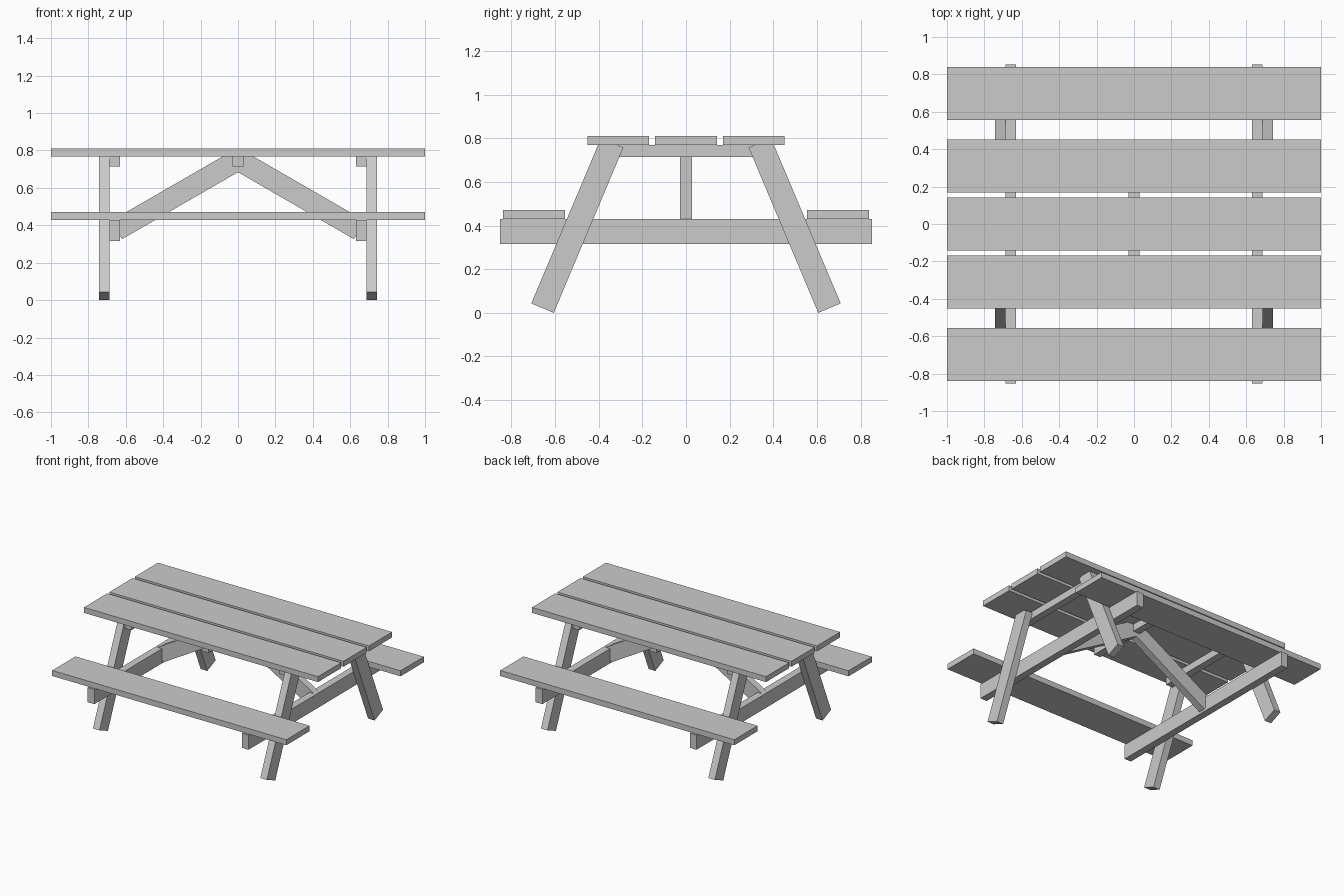
import bpy, bmesh
from math import radians, sin, cos, tan
from mathutils import Vector

if "Cube" in bpy.data.objects:
    bpy.data.objects.remove(bpy.data.objects["Cube"])


def prism(name, pts, offset):
    """Solid made by sweeping a planar outline along offset."""
    bm = bmesh.new()
    face = bm.faces.new([bm.verts.new(p) for p in pts])
    ext = bmesh.ops.extrude_face_region(bm, geom=[face])
    verts = [v for v in ext["geom"] if isinstance(v, bmesh.types.BMVert)]
    bmesh.ops.translate(bm, verts=verts, vec=Vector(offset))
    bmesh.ops.recalc_face_normals(bm, faces=bm.faces)
    mesh = bpy.data.meshes.new(name)
    bm.to_mesh(mesh)
    bm.free()
    obj = bpy.data.objects.new(name, mesh)
    bpy.context.collection.objects.link(obj)
    return obj


def board(name, x0, x1, y0, y1, z0, z1):
    return prism(name, [(x0, y0, z0), (x1, y0, z0), (x1, y1, z0), (x0, y1, z0)],
                 (0, 0, z1 - z0))


PLANK_W = 0.283            # plank width
TOP_Z0, TOP_Z1 = 0.769, 0.811
SEAT_Z0, SEAT_Z1 = 0.429, 0.472
BEAM_IN, BEAM_OUT, LEG_OUT = 0.63, 0.687, 0.743

# Table top planks
for y in (-0.31, 0, 0.31):
    board("top_plank", -1, 1, y - PLANK_W / 2, y + PLANK_W / 2, TOP_Z0, TOP_Z1)

# Bench seats
for y in (-0.697, 0.697):
    board("bench_seat", -1, 1, y - PLANK_W / 2, y + PLANK_W / 2, SEAT_Z0, SEAT_Z1)

# Leg outline: square-cut foot, upper end trimmed under the table top
slope = 0.421
leg = [(0.606, 0), (0.709, 0.043), (0.403, TOP_Z0), (0.316, TOP_Z0), (0.287, 0.757)]

# Brace outline: 30 degree board, mitred at the middle, square-cut at the low end
a, w = radians(30), 0.114
low_x, apex_z = 0.62, 0.684
low_z = apex_z - low_x * tan(a)
up_x, up_z = low_x + w * sin(a), low_z + w * cos(a)
brace = [(0, apex_z), (low_x, low_z), (up_x, up_z),
         (up_x - (TOP_Z0 - up_z) / tan(a), TOP_Z0), (0, TOP_Z0)]

for s in (-1, 1):
    # Cross beams carrying the seats and the top
    xs = sorted((s * BEAM_IN, s * BEAM_OUT))
    board("seat_beam", *xs, -0.853, 0.853, 0.316, SEAT_Z0)
    board("top_beam", *xs, -0.40, 0.40, 0.714, TOP_Z0)
    # Splayed legs bolted to the outer faces of the beams
    for t in (-1, 1):
        prism("leg", [(s * BEAM_OUT, t * y, z) for y, z in leg],
              (s * (LEG_OUT - BEAM_OUT), 0, 0))
    # Diagonal brace
    prism("diagonal_brace", [(s * x, -0.027, z) for x, z in brace], (0, 0.054, 0))

# Centre cleat under the top
board("centre_cleat", -0.029, 0.029, -0.40, 0.40, 0.714, TOP_Z0)
